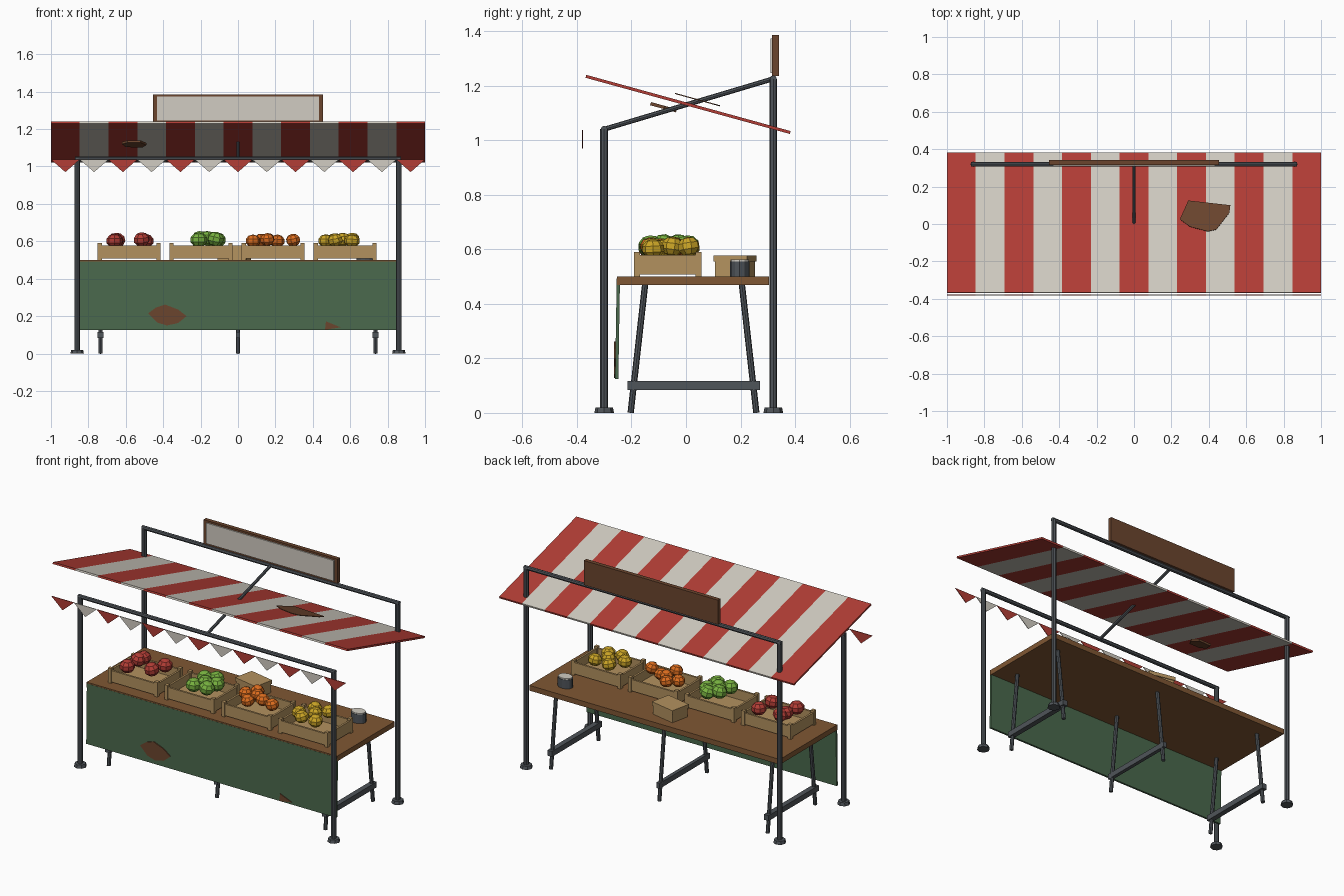
import bpy, bmesh, math
from mathutils import Vector, Matrix

if "Cube" in bpy.data.objects:
    bpy.data.objects.remove(bpy.data.objects["Cube"])


def material(name, rgb):
    lin = [((c + 0.055) / 1.055) ** 2.4 if c > 0.04 else c / 12.92 for c in rgb]
    m = bpy.data.materials.new(name)
    m.use_nodes = True
    m.diffuse_color = (*lin, 1)
    bsdf = next(n for n in m.node_tree.nodes if n.type == "BSDF_PRINCIPLED")
    bsdf.inputs["Base Color"].default_value = (*lin, 1)
    return m


RED = material("red", (0.70, 0.24, 0.21))
CREAM = material("cream", (0.82, 0.80, 0.76))
GREEN = material("cloth green", (0.29, 0.41, 0.30))
BROWN = material("dark brown", (0.42, 0.27, 0.18))
WOOD = material("table wood", (0.50, 0.34, 0.20))
TAN = material("crate tan", (0.70, 0.57, 0.37))
METAL = material("grey metal", (0.31, 0.33, 0.35))
LIME = material("apple green", (0.47, 0.70, 0.25))
ORANGE = material("orange", (0.87, 0.43, 0.12))
YELLOW = material("yellow", (0.80, 0.65, 0.15))


def finish(name, bm, *mats):
    bmesh.ops.recalc_face_normals(bm, faces=bm.faces)
    mesh = bpy.data.meshes.new(name)
    bm.to_mesh(mesh)
    bm.free()
    for m in mats:
        mesh.materials.append(m)
    ob = bpy.data.objects.new(name, mesh)
    bpy.context.collection.objects.link(ob)
    return ob


def add_box(bm, lo, hi):
    lo, hi = Vector(lo), Vector(hi)
    mat = Matrix.Translation((lo + hi) / 2) @ Matrix.Diagonal((*(hi - lo), 1))
    bmesh.ops.create_cube(bm, size=1, matrix=mat)


def box(name, lo, hi, mat):
    bm = bmesh.new()
    add_box(bm, lo, hi)
    return finish(name, bm, mat)


def tube(name, a, b, r, mat, sides=8, r2=None):
    a, b = Vector(a), Vector(b)
    d = b - a
    bm = bmesh.new()
    rot = d.to_track_quat("Z", "Y").to_matrix().to_4x4()
    bmesh.ops.create_cone(bm, cap_ends=True, segments=sides, radius1=r, radius2=r2 or r,
                          depth=d.length, matrix=Matrix.Translation((a + b) / 2) @ rot)
    return finish(name, bm, mat)


def plate(name, points, thick, mat):
    bm = bmesh.new()
    bm.faces.new([bm.verts.new(p) for p in points])
    ob = finish(name, bm, mat)
    mod = ob.modifiers.new("thickness", "SOLIDIFY")
    mod.thickness, mod.offset = thick, 0
    return ob


# Metal frame
FRONT, BACK, SIDE = -0.30, 0.32, 0.86
for end, y, top in (("front", FRONT, 1.04), ("back", BACK, 1.225)):
    for side, x in (("left", SIDE), ("right", -SIDE)):
        tube(f"{end}_{side}_post", (x, y, 0.01), (x, y, top), 0.0145, METAL)
        tube(f"{end}_{side}_foot", (x, y, 0), (x, y, 0.02), 0.036, METAL, 8, 0.032)
    tube(f"{end}_rail", (-SIDE - 0.012, y, top), (SIDE + 0.012, y, top), 0.0125, METAL)
tube("roof_strut", (0, FRONT, 1.04), (0, BACK, 1.225), 0.009, METAL)

# Striped canopy, higher at the front
STRIPES = 13
W = 2 / STRIPES


def canopy_z(y):
    return 1.133 - 0.275 * y


bm = bmesh.new()
rows = [[bm.verts.new((-1 + i * W, y, canopy_z(y))) for y in (-0.367, 0.382)]
        for i in range(STRIPES + 1)]
for i in range(STRIPES):
    f = bm.faces.new((rows[i][0], rows[i + 1][0], rows[i + 1][1], rows[i][1]))
    f.material_index = i % 2
canopy = finish("canopy", bm, RED, CREAM)
solid = canopy.modifiers.new("thickness", "SOLIDIFY")
solid.thickness, solid.offset = 0.011, 0

# Row of pennants
bm = bmesh.new()
for i in range(STRIPES):
    x = -1 + i * W
    f = bm.faces.new([bm.verts.new(p) for p in
                      ((x, -0.38, 1.037), (x + W / 2, -0.38, 0.97), (x + W, -0.38, 1.037))])
    f.material_index = i % 2
pennants = finish("pennants", bm, RED, CREAM)
solid = pennants.modifiers.new("thickness", "SOLIDIFY")
solid.thickness, solid.offset = 0.004, 0

# Canopy patches
outline = ((0.29, 0.125), (0.245, 0.025), (0.30, -0.015), (0.395, -0.04),
           (0.44, -0.03), (0.51, 0.06), (0.515, 0.10))
plate("canopy_patch", [(x, y, canopy_z(y) + 0.027) for x, y in outline], 0.004, BROWN)
flap = ((-0.62, -0.10), (-0.60, -0.04), (-0.51, -0.035), (-0.49, -0.08), (-0.52, -0.13), (-0.59, -0.13))
plate("canopy_flap", [(x, y, canopy_z(y) - 0.035) for x, y in flap], 0.012, BROWN)

# Sign board
box("sign_board", (-0.455, 0.316, 1.235), (0.455, 0.341, 1.385), BROWN)
box("sign_panel", (-0.433, 0.309, 1.247), (0.433, 0.318, 1.373), CREAM)

# Table, trestles and cloth
box("table_top", (-0.85, -0.253, 0.468), (0.85, 0.305, 0.50), WOOD)
for name, x, w in (("right", -0.735, 0.016), ("middle", 0, 0.011), ("left", 0.735, 0.016)):
    tube(f"{name}_trestle_front_leg", (x, -0.203, 0), (x, -0.15, 0.47), 0.0115, METAL)
    tube(f"{name}_trestle_back_leg", (x, 0.258, 0), (x, 0.205, 0.47), 0.0115, METAL)
    box(f"{name}_trestle_bar", (x - w, -0.215, 0.083), (x + w, 0.272, 0.116), METAL)
bm = bmesh.new()
add_box(bm, (-0.848, -0.260, 0.125), (0.848, -0.248, 0.492))
for v in bm.verts:
    v.co.y += 0.006 if v.co.z > 0.3 else 0
finish("table_cloth", bm, GREEN)
patch = ((-0.48, 0.215), (-0.44, 0.245), (-0.39, 0.262), (-0.32, 0.235), (-0.275, 0.20),
         (-0.32, 0.163), (-0.38, 0.150), (-0.43, 0.165))
plate("cloth_patch", [(x, -0.261, z) for x, z in patch], 0.006, BROWN)
plate("cloth_tear", [(0.465, -0.261, 0.127), (0.55, -0.261, 0.14), (0.47, -0.261, 0.172)], 0.006, BROWN)

# Crates
CX, CY = 0.165, 0.12
for n, x in enumerate((-0.582, -0.198, 0.188, 0.573)):
    y, t = -0.067, 0.012
    bm = bmesh.new()
    add_box(bm, (x - CX, y - CY, 0.508), (x + CX, y + CY, 0.52))
    for s in (-1, 1):
        ends = sorted((s * CY, s * (CY - t)))
        add_box(bm, (x - CX, y + ends[0], 0.51), (x + CX, y + ends[1], 0.578))
        ends = sorted((s * CX, s * (CX - t)))
        add_box(bm, (x + ends[0], y - CY, 0.51), (x + ends[1], y + CY, 0.578))
        for u in (-1, 1):
            px, py = x + s * (CX - 0.008), y + u * (CY - 0.008)
            add_box(bm, (px - 0.011, py - 0.011, 0.50), (px + 0.011, py + 0.011, 0.59))
    finish(f"crate_{n + 1}", bm, TAN)


# Fruit piles
def fruit_pile(name, mat, r, z, spots):
    bm = bmesh.new()
    for i, (x, y) in enumerate(spots):
        turn = Matrix.Rotation(i * 1.3, 4, "Z") @ Matrix.Rotation(0.25 * math.sin(i * 2), 4, "X")
        mat4 = Matrix.Translation((x, y, z + 0.004 * (i % 3))) @ turn @ Matrix.Diagonal((1, 1, 0.86, 1))
        bmesh.ops.create_uvsphere(bm, u_segments=8, v_segments=5, radius=r, matrix=mat4)
    finish(name, bm, mat)


fruit_pile("red_fruit", RED, 0.045, 0.602,
           ((-0.66, -0.13), (-0.655, -0.03), (-0.515, -0.10), (-0.495, 0.0), (-0.645, 0.005)))
fruit_pile("green_fruit", LIME, 0.046, 0.608,
           ((-0.21, -0.13), (-0.12, -0.13), (-0.205, -0.03), (-0.11, -0.05), (-0.15, 0.005), (-0.165, -0.08)))
fruit_pile("orange_fruit", ORANGE, 0.040, 0.602,
           ((0.08, -0.04), (0.125, 0.01), (0.157, -0.13), (0.21, -0.06), (0.295, -0.09), (0.16, -0.04)))
fruit_pile("yellow_fruit", YELLOW, 0.042, 0.602,
           ((0.47, -0.08), (0.515, 0.01), (0.61, 0.01), (0.61, -0.12), (0.52, -0.125), (0.56, -0.05)))

# Carton and tin on the counter
carton = box("carton", (-0.078, -0.058, 0), (0.078, 0.058, 0.065), TAN)
lid = box("carton_lid", (-0.083, -0.063, 0.055), (0.083, 0.063, 0.077), TAN)
for ob in (carton, lid):
    ob.location = (-0.02, 0.18, 0.50)
    ob.rotation_euler.z = math.radians(-12)
for name, lo, hi, r, mat in (("tin", 0, 0.055, 1, METAL), ("tin_lid", 0.055, 0.062, 0.94, CREAM)):
    ob = tube(name, (0, 0, lo), (0, 0, hi), r, mat, 12)
    ob.scale = (0.046, 0.036, 1)
    ob.location = (0.68, 0.197, 0.50)
